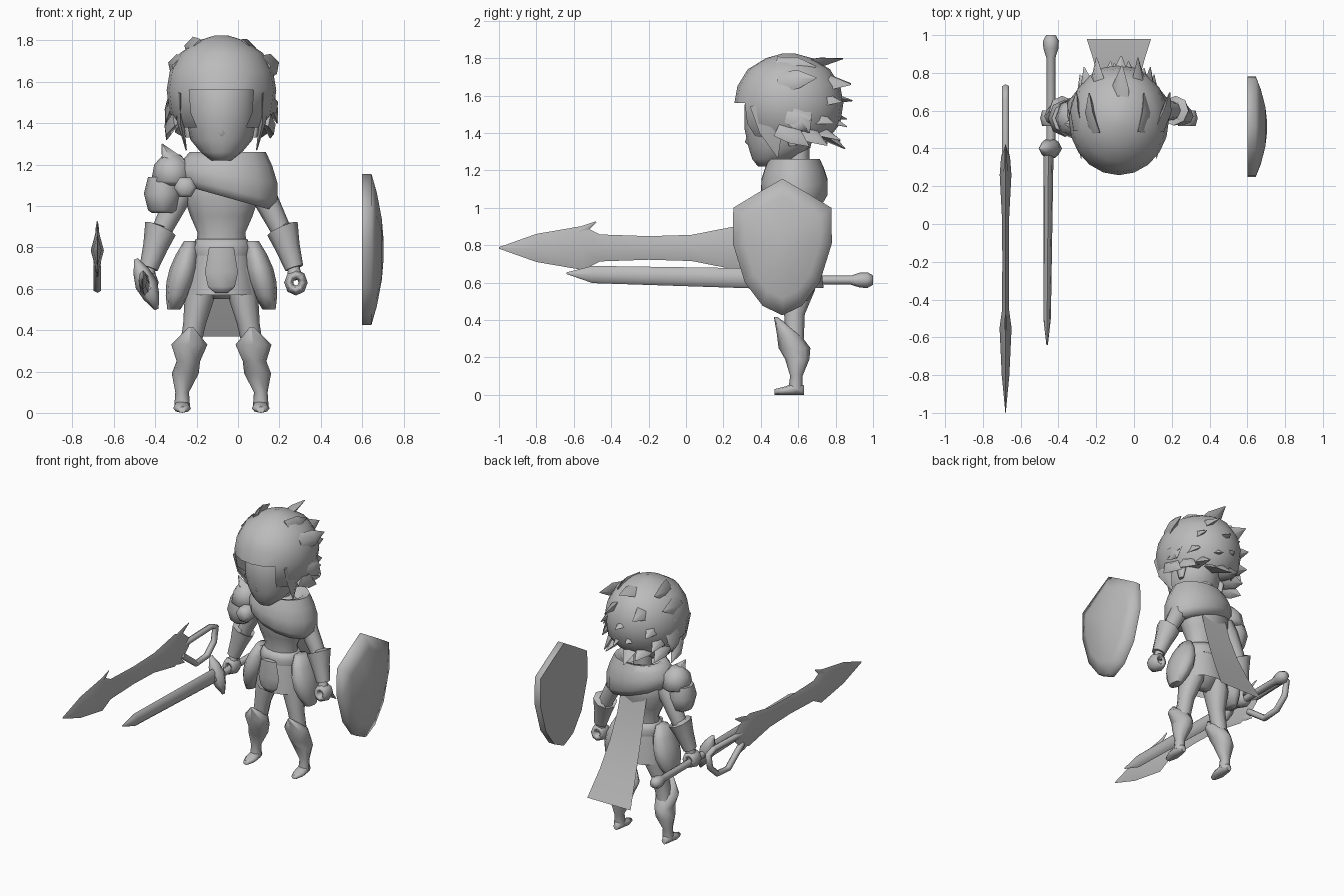
import bpy, bmesh, math
from mathutils import Vector

if "Cube" in bpy.data.objects:
    bpy.data.objects.remove(bpy.data.objects["Cube"])

CX = -.08                       # body centre line
UP, BACK, SIDE = (0, 0, 1), (0, 1, 0), (1, 0, 0)
grey = bpy.data.materials.new("plain grey")
grey.use_nodes = True
grey.diffuse_color = (.5, .5, .5, 1)
grey.node_tree.nodes["Principled BSDF"].inputs["Base Color"].default_value = (.5, .5, .5, 1)
parts = []


def finish(name, bm):
    bmesh.ops.recalc_face_normals(bm, faces=bm.faces)
    mesh = bpy.data.meshes.new(name)
    bm.to_mesh(mesh)
    bm.free()
    mesh.materials.append(grey)
    ob = bpy.data.objects.new(name, mesh)
    bpy.context.collection.objects.link(ob)
    parts.append(ob)
    return ob


def skin(bm, rings, caps=True):
    """Bridge rings of points into a surface."""
    rows = [[bm.verts.new(p) for p in ring] for ring in rings]
    n = len(rows[0])
    for a, b in zip(rows, rows[1:]):
        for i in range(n):
            j = (i + 1) % n
            bm.faces.new((a[i], a[j], b[j], b[i]))
    if caps:
        bm.faces.new(rows[0])
        bm.faces.new(rows[-1])


def add_loft(bm, secs, n=8, axis=None, ref=BACK, caps=True):
    """Sections (x, y, z, side radius[, ref radius]) along a path."""
    pts = [Vector(s[:3]) for s in secs]
    rings = []
    for i, (p, s) in enumerate(zip(pts, secs)):
        t = Vector(axis) if axis else pts[min(i + 1, len(pts) - 1)] - pts[max(i - 1, 0)]
        t.normalize()
        v = Vector(ref) - t * t.dot(Vector(ref))
        v.normalize()
        u = v.cross(t)
        angles = [math.tau * k / n for k in range(n)]
        rings.append([p + u * s[3] * math.cos(a) + v * s[-1] * math.sin(a) for a in angles])
    skin(bm, rings, caps)


def loft(name, secs, **options):
    bm = bmesh.new()
    add_loft(bm, secs, **options)
    return finish(name, bm)


def pair(name, secs, **options):
    """Left and right copies; section x is measured from the centre line."""
    for side, s in (("left", 1), ("right", -1)):
        loft(f"{side}_{name}", [(CX + s * x, *rest) for x, *rest in secs], **options)


def column(name, x, y, depth, profile, n=12, caps=True):
    """Upright part from (height, radius) pairs; depth scales the radius in y."""
    return loft(name, [(x, y, z, r, r * depth) for z, r in profile], n=n, axis=UP, caps=caps)


def add_spike(bm, base, tip, width, thick, ref=UP, bend=(0, 0, 0)):
    base, tip = Vector(base), Vector(tip)
    mid = base.lerp(tip, .5) + Vector(bend)
    add_loft(bm, [(*base, width, thick), (*mid, width * .85, thick * .8), (*tip, .003)], n=4, ref=ref)


# Head, nose, ears and neck; the jaw slopes back from the chin
head = column("head", CX, .5, 1.1, ((1.22, .05), (1.26, .1), (1.32, .15), (1.42, .17), (1.55, .17), (1.66, .12)), n=16)
for v in head.data.vertices:
    v.co.y -= max(0, 1.32 - v.co.z) * .6
loft("nose", [(CX, .35, 1.44, .01), (CX, .34, 1.35, .025), (CX, .36, 1.32, .01)], n=4, axis=UP)
pair("ear", [(.16, .57, z, r * .6, r) for z, r in ((1.33, .02), (1.4, .04), (1.44, .02))], axis=UP)
column("neck", CX, .6, 1, ((1.1, .06), (1.4, .06)))

# Hair cap, cut open around the face
bm = bmesh.new()
add_loft(bm, [(CX, .55, z, r, r * 1.1) for z, r in (
    (1.38, .2), (1.45, .25), (1.56, .265), (1.65, .25), (1.74, .2), (1.8, .11), (1.825, .03))],
    n=20, axis=UP, caps=False)
bmesh.ops.holes_fill(bm, edges=[e for e in bm.edges if e.is_boundary and e.verts[0].co.z > 1.8])
centres = {f: f.calc_center_median() for f in bm.faces}
front = [f for f, c in centres.items() if c.z < 1.55 and c.y < .45 and abs(c.x - CX) < .14]
bmesh.ops.delete(bm, geom=front, context="FACES")
finish("hair_cap", bm)

# Locks swept back along the skull, in rows
bm = bmesh.new()
for row in range(5):
    z, sweep, lift, count = 1.75 - row * .08, .14 - row * .02, .03 - row * .03, 3 + row
    r = .21 if row else .12
    for i in range(count):
        a = math.radians(80) * (2 * i / (count - 1) - 1)
        out = Vector((math.sin(a), math.cos(a), .3))
        wob = .025 * math.sin(i * 2.4 + row)
        base = (CX + r * out.x, .47 + r * .85 * out.y, z)
        tip = (CX + (r + .04) * out.x + wob, .58 + r * out.y + sweep * (.6 + .4 * out.y), z + lift + wob)
        add_spike(bm, base, tip, .06, .035, ref=out, bend=out * .015)

# Locks hanging beside the face and behind the ears
for s in (-1, 1):
    add_spike(bm, (CX + s * .2, .42, 1.56), (CX + s * .17, .49, 1.27), .02, .08, ref=BACK, bend=(s * .015, 0, 0))
    add_spike(bm, (CX + s * .23, .58, 1.52), (CX + s * .27, .66, 1.4), .03, .08, ref=BACK)
finish("hair_locks", bm)

# Torso, skirt and front flap
column("torso", CX, .6, .7, ((.76, .13), (.87, .115), (.95, .15), (1.04, .18), (1.14, .18), (1.22, .08)))
column("belt", CX, .6, .8, ((.76, .14), (.8, .145), (.84, .125)))
column("skirt", CX, .6, .8, ((.8, .13), (.7, .15), (.57, .17)), caps=False)
column("pelvis", CX, .6, .7, ((.8, .12), (.65, .14), (.55, .05)))
column("front_flap", CX, .46, .3, ((.8, .06), (.68, .08), (.61, .065), (.58, .03)), n=8)

# Rounded hip plates hanging outwards
plate = []
for i in range(6):
    drop = i / 5
    swell = math.sin(math.pi * (.15 + .7 * drop))
    plate.append((.15 + .08 * drop, .6, .83 - .33 * drop, .07 * swell, .12 * swell))
pair("hip_plate", plate, n=10, axis=UP)

# Mantle, sheared so its hem drops towards the left arm
mantle = column("mantle", -.05, .58, .75, ((1.04, .16), (1.04, .21), (1.08, .24), (1.15, .24), (1.21, .215),
                                           (1.26, .185), (1.25, .14), (1.18, .07)), n=14)
for v in mantle.data.vertices:
    v.co.z -= (v.co.x + .05) * .28 * max(0, min(1, (1.26 - v.co.z) * 5))

# Cape: a thin sheet curving out and widening to the hem
bm = bmesh.new()
rows = []
for i in range(5):
    f = i / 4
    width, y, z = .1 + .07 * f * f, .69 + .16 * f + .13 * f * f, 1.08 - .71 * f
    rows.append([bm.verts.new((CX + s * width, y, z)) for s in (-1, 1)])
for a, b in zip(rows, rows[1:]):
    bm.faces.new((a[0], a[1], b[1], b[0]))
finish("cape", bm)

# Shoulder guard on the right arm
column("shoulder_cap", -.32, .56, 1.1, ((1.25, .04), (1.2, .085), (1.12, .1), (1.1, .07)), n=8)
column("shoulder_skirt", -.365, .56, 1.1, ((1.14, .07), (1.06, .09), (.98, .07), (.965, .05)), n=8)
bm = bmesh.new()
add_spike(bm, (-.27, .53, 1.12), (-.367, .53, 1.3), .065, .05, ref=BACK)
finish("shoulder_spike", bm)
loft("shoulder_roundel", [(-.255, y, 1.09, r) for y, r in ((.4, .035), (.42, .055), (.5, .055))], n=6, ref=UP)

# Arms, bracers and hollow fists
pair("arm", [(.17, .6, 1.1, .06), (.215, .6, 1.03, .06), (.28, .6, .9, .05),
             (.32, .59, .8, .045), (.35, .57, .69, .03), (.355, .56, .65, .04)])
pair("bracer", [(.285, .6, .88, .04), (.295, .6, .89, .08), (.32, .585, .8, .06), (.352, .57, .7, .045)])
for side, s in (("left", 1), ("right", -1)):
    bpy.ops.mesh.primitive_torus_add(major_segments=8, minor_segments=6, major_radius=.035,
                                     minor_radius=.022, location=(CX + s * .36, .56, .63),
                                     rotation=(math.pi / 2, 0, 0))
    hand = bpy.context.object
    hand.name = side + "_hand"
    hand.scale = (1, 1.1, 2.2)
    hand.data.materials.append(grey)
    parts.append(hand)

# Legs, greaves and feet
pair("thigh", [(.08, .6, .7, .07, .09), (.105, .6, .56, .073, .09), (.13, .58, .43, .055), (.155, .58, .3, .05)], axis=UP)
pair("greave", [(.147, .48, .415, .01), (.155, .545, .33, .087, .06), (.16, .58, .25, .057, .085),
                (.175, .595, .19, .065), (.19, .59, .1, .033), (.19, .585, .03, .038)], axis=UP)
pair("foot", [(.19, y, r, w, r) for y, r, w in ((.472, .015, .02), (.53, .022, .043), (.59, .035, .036), (.63, .025, .02))],
     axis=BACK, ref=UP)

# Shield: outline repeated at shrinking sizes to make the dome
half = ((0, .365), (.13, .29), (.262, .21), (.265, .02), (.2, -.19), (.105, -.315))
outline = list(half) + [(0, -.365)] + [(-y, z) for y, z in half[:0:-1]]
layers = [(.6, 1)] + [(.705 - .06 * k * k, k) for k in (1, .75, .4, .1)]
bm = bmesh.new()
skin(bm, [[(x, .515 + y * k, .79 + z * k) for y, z in outline] for x, k in layers])
finish("shield", bm)

# Held sword
loft("sword_blade", [(-.46, -.64, .65, .004), (-.46, -.5, .643, .02, .046), (-.453, .38, .622, .027, .054)],
     axis=BACK, ref=UP)
loft("sword_grip", [(-.44, y, .613, r) for y, r in ((.35, .024), (.88, .024), (.93, .04), (.97, .042), (1, .025))], ref=UP)
grip = Vector((-.443, .4, .622))
loft("sword_guard", [(*(grip + Vector((.05, 0, -.122)) * k), r) for k, r in ((-1, .01), (-.5, .04), (0, .055), (.5, .04), (1, .01))], n=6)

# Large free-floating blade with barbs and a looped handle
LX = -.68
loft("great_blade", [(LX, y, .785, h * .27, h) for y, h in (
    (-1, .004), (-.8, .075), (-.55, .118), (-.46, .072), (-.2, .063), (.03, .07), (.26, .115), (.35, .09), (.42, .03))],
    n=4, axis=BACK, ref=UP)
bm = bmesh.new()
for base, tip in (((-.6, .85), (-.48, .925)), ((.27, .86), (.42, .92)), ((.27, .71), (.37, .66))):
    add_spike(bm, (LX, *base), (LX, *tip), .01, .025)
finish("great_blade_barbs", bm)
loft("great_blade_handle", [(LX, y, z, .021) for y, z in (
    (.33, .79), (.66, .8), (.72, .78), (.7, .68), (.62, .61), (.5, .6), (.34, .72))], n=6, ref=SIDE)

# Smooth shading with crisp edges
bpy.ops.object.select_all(action="DESELECT")
for ob in parts:
    ob.select_set(True)
bpy.context.view_layer.objects.active = parts[0]
bpy.ops.object.shade_smooth_by_angle(angle=math.radians(75))
